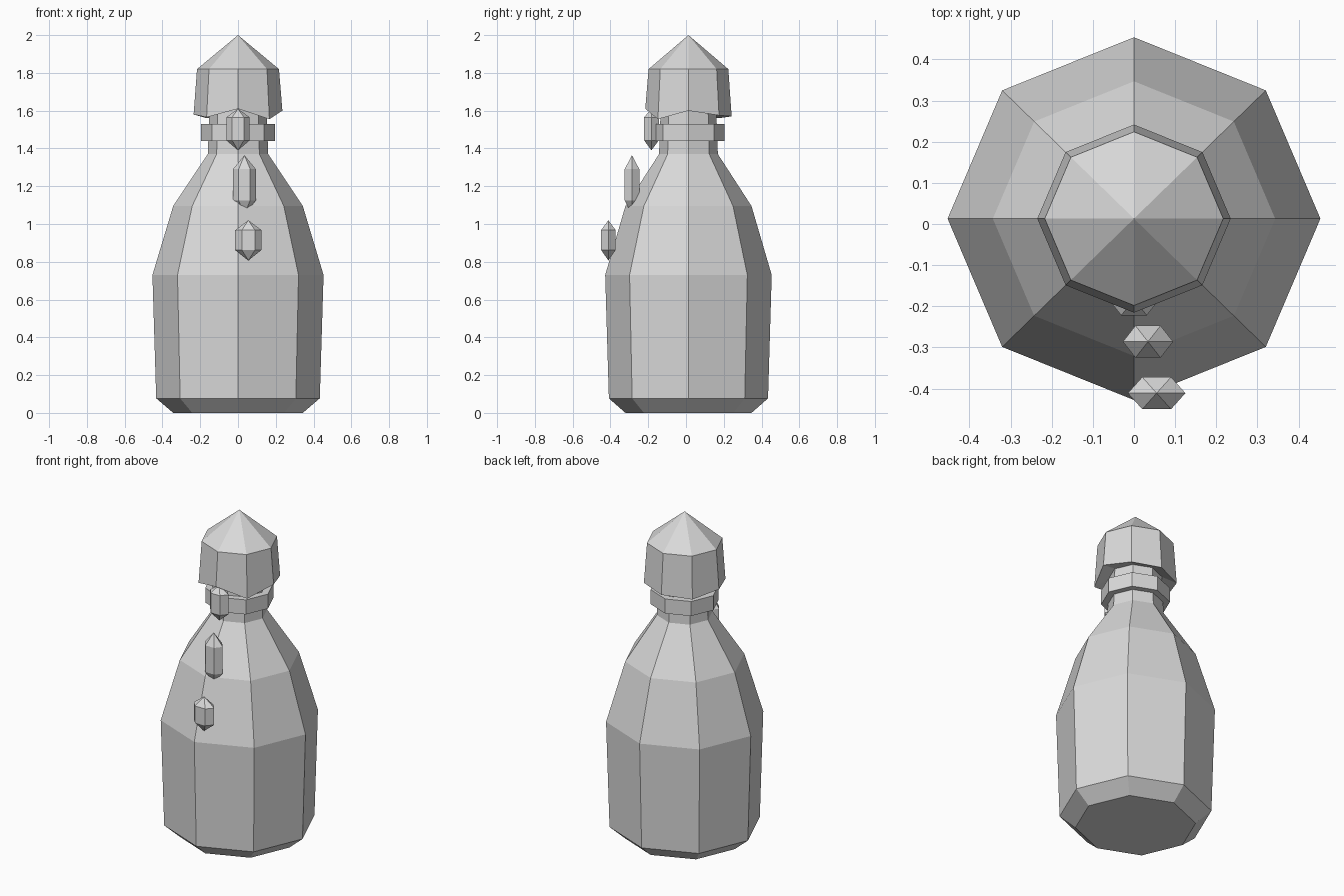
import bpy, bmesh, math

if "Cube" in bpy.data.objects:
    bpy.data.objects.remove(bpy.data.objects["Cube"])

glass = bpy.data.materials.new("plain grey")
glass.diffuse_color = (0.7, 0.7, 0.7, 1)
glass.use_nodes = True
glass.node_tree.nodes["Principled BSDF"].inputs["Base Color"].default_value = glass.diffuse_color


def lathe(name, profile, sides, centre=(0, 0), y_scale=1.0):
    """Turn (radius, z) pairs into a faceted solid; z may be a list per side, radius 0 is a tip."""
    bm = bmesh.new()
    rings = []
    for r, z in profile:
        if r == 0:
            rings.append([bm.verts.new((centre[0], centre[1], z))] * sides)
            continue
        ring = []
        for i in range(sides):
            a = 2 * math.pi * i / sides
            h = z[i] if isinstance(z, list) else z
            ring.append(bm.verts.new((centre[0] + r * math.cos(a),
                                      centre[1] + r * y_scale * math.sin(a), h)))
        rings.append(ring)
    for low, high in zip(rings, rings[1:]):
        for i in range(sides):
            j = (i + 1) % sides
            bm.faces.new(list(dict.fromkeys((low[i], low[j], high[j], high[i]))))
    # flat ends where the profile does not finish in a tip
    if profile[0][0]:
        bm.faces.new(rings[0][::-1])
    if profile[-1][0]:
        bm.faces.new(rings[-1])
    bmesh.ops.recalc_face_normals(bm, faces=bm.faces)
    mesh = bpy.data.meshes.new(name)
    bm.to_mesh(mesh)
    bm.free()
    mesh.materials.append(glass)
    obj = bpy.data.objects.new(name, mesh)
    bpy.context.collection.objects.link(obj)
    return obj


AXIS = (0, 0.013)
SQUASH = 0.973

# bottle body with shoulders and neck
lathe("bottle_body", [(0.343, 0), (0.433, 0.077), (0.453, 0.73), (0.343, 1.095),
                      (0.16, 1.37), (0.15, 1.64)], 8, AXIS, SQUASH)

# collar around the neck
lathe("neck_collar", [(0.196, 1.44), (0.196, 1.53)], 8, AXIS, SQUASH)

# pointed wax cap with an uneven lower lip
lip = [1.60, 1.575, 1.57, 1.56, 1.58, 1.565, 1.61, 1.555]
lathe("wax_cap", [(0.14, 1.61), (0.235, lip), (0.217, 1.82), (0, 2.0)], 8, AXIS, SQUASH)

# wax drips down the front: x, y, radius, bottom, lower shoulder, upper shoulder, top
drips = [(0.0, -0.183, 0.062, 1.39, 1.443, 1.565, 1.61),
         (0.034, -0.286, 0.061, 1.05, 1.125, 1.29, 1.364),
         (0.055, -0.411, 0.07, 0.807, 0.863, 0.967, 1.02)]
for n, (x, y, r, z0, z1, z2, z3) in enumerate(drips, 1):
    lathe(f"wax_drip_{n}", [(0, z0), (r, z1), (r, z2), (0, z3)], 6, (x, y), 0.045 / r)
